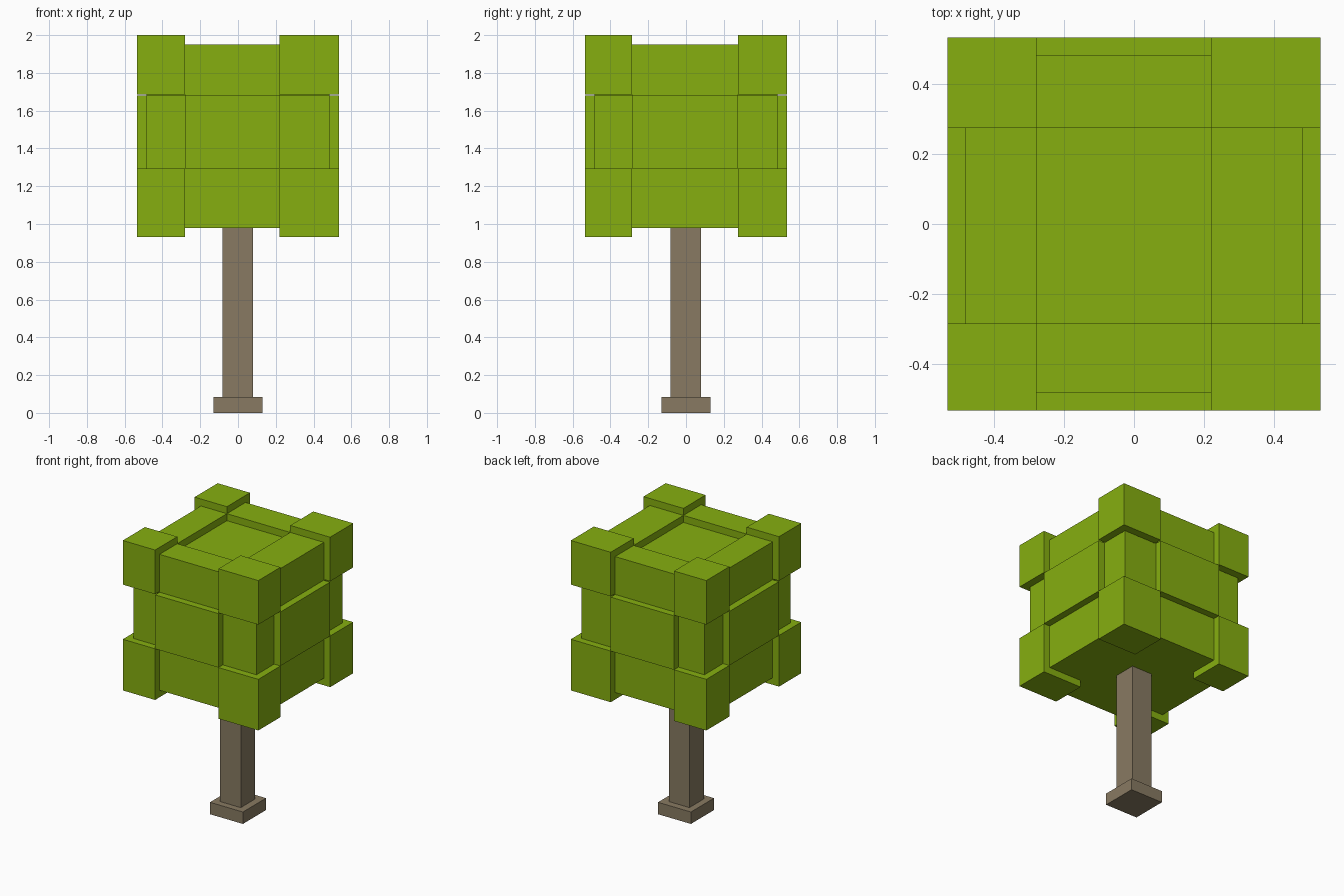
import bpy

cube = bpy.data.objects.get("Cube")
if cube:
    bpy.data.objects.remove(cube, do_unlink=True)


def make_material(name, rgb):
    mat = bpy.data.materials.new(name)
    mat.use_nodes = True
    color = (*rgb, 1.0)
    mat.diffuse_color = color
    mat.node_tree.nodes["Principled BSDF"].inputs["Base Color"].default_value = color
    return mat


leaf_green = make_material("leaf green", (0.238, 0.429, 0.005))
bark_brown = make_material("bark brown", (0.246, 0.195, 0.122))


def box(name, xs, ys, zs, mat):
    """Box spanning the given (low, high) range on each axis."""
    spans = (xs, ys, zs)
    bpy.ops.mesh.primitive_cube_add(size=1, location=[(a + b) / 2 for a, b in spans])
    obj = bpy.context.object
    obj.name = obj.data.name = name
    obj.scale = [b - a for a, b in spans]
    bpy.ops.object.transform_apply(location=False, rotation=False, scale=True)
    obj.data.materials.append(mat)
    return obj


# Canopy grid: outer blocks, inset bars, and the middle cell on each axis
OUT, INSET = 0.535, 0.485
MID_X, MID_Y = (-0.28, 0.22), (-0.285, 0.275)
MID_Z = (1.295, 1.68)
BOTTOM, TOP = 0.98, 1.95
STEP = OUT - INSET

# Trunk and foot
box("trunk_foot", (-0.13, 0.13), (-0.13, 0.13), (0, 0.085), bark_brown)
box("trunk", (-0.083, 0.08), (-0.083, 0.08), (0.085, BOTTOM), bark_brown)

# Inset leaf body, and the sunken middle of the crown
box("leaf_body", (-INSET, INSET), (-INSET, INSET), (BOTTOM, MID_Z[1]), leaf_green)
box("crown_center", MID_X, MID_Y, (MID_Z[1], TOP - STEP), leaf_green)

sides = {
    "x": {"right": (-OUT, MID_X[0]), "left": (MID_X[1], OUT)},
    "y": {"front": (-OUT, MID_Y[0]), "back": (MID_Y[1], OUT)},
    "z": {"lower": (BOTTOM - STEP, MID_Z[0]), "upper": (1.685, TOP + STEP)},
}


def inset(span):
    return tuple(max(-INSET, min(INSET, v)) for v in span)


# Large corner blocks
for x_name, xs in sides["x"].items():
    for y_name, ys in sides["y"].items():
        for z_name, zs in sides["z"].items():
            box(f"{z_name}_{y_name}_{x_name}_corner", xs, ys, zs, leaf_green)

# Crown bars and raised wall panels on each side
crown_z = (MID_Z[1], TOP)
for name, xs in sides["x"].items():
    box(f"{name}_crown_bar", inset(xs), MID_Y, crown_z, leaf_green)
    box(f"{name}_panel", xs, MID_Y, MID_Z, leaf_green)
for name, ys in sides["y"].items():
    box(f"{name}_crown_bar", MID_X, inset(ys), crown_z, leaf_green)
    box(f"{name}_panel", MID_X, ys, MID_Z, leaf_green)
